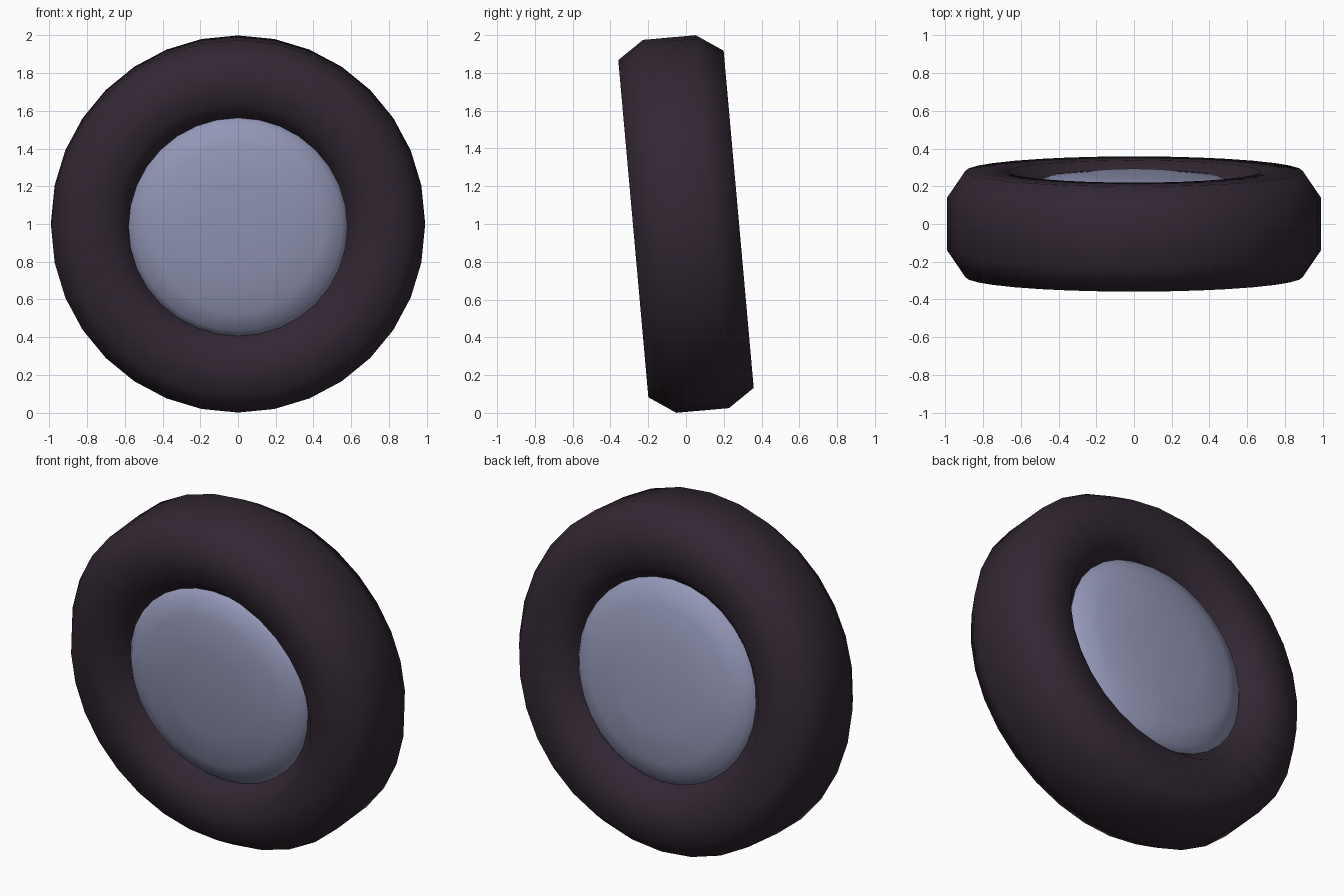
import bpy, bmesh, math

if "Cube" in bpy.data.objects:
    bpy.data.objects.remove(bpy.data.objects["Cube"])

TILT = math.radians(5.1)   # the wheel leans, top towards the front
SEGMENTS = 32


def material(name, colour):
    m = bpy.data.materials.new(name)
    m.diffuse_color = (*colour, 1)
    m.use_nodes = True
    m.node_tree.nodes["Principled BSDF"].inputs["Base Color"].default_value = m.diffuse_color
    return m


def lathe(name, profile, mat, closed):
    """Revolve (radius, y) points round the y axis; open profiles end on the axis."""
    bm = bmesh.new()
    rings = []
    for r, y in profile:
        if r == 0:
            rings.append([bm.verts.new((0, y, 0))] * SEGMENTS)
        else:
            rings.append([bm.verts.new((r * math.sin(2 * math.pi * i / SEGMENTS), y,
                                        r * math.cos(2 * math.pi * i / SEGMENTS)))
                          for i in range(SEGMENTS)])
    pairs = list(zip(rings, rings[1:]))
    if closed:
        pairs.append((rings[-1], rings[0]))
    for a, b in pairs:
        for i in range(SEGMENTS):
            j = (i + 1) % SEGMENTS
            corners = list(dict.fromkeys((a[i], a[j], b[j], b[i])))
            bm.faces.new(corners).smooth = True
    bmesh.ops.recalc_face_normals(bm, faces=bm.faces)
    mesh = bpy.data.meshes.new(name)
    bm.to_mesh(mesh)
    bm.free()
    mesh.materials.append(mat)
    obj = bpy.data.objects.new(name, mesh)
    bpy.context.collection.objects.link(obj)
    obj.location.z = 1.0
    obj.rotation_euler.x = TILT
    return obj


def mirrored(half):
    return half + [(r, -y) for r, y in reversed(half)]


rubber = material("dark rubber", (0.032, 0.020, 0.033))
metal = material("blue grey metal", (0.29, 0.31, 0.47))

# Tyre: octagonal cross-section, smooth shaded
lathe("tyre", mirrored([(0.55, 0.14), (0.67, 0.28), (0.896, 0.28), (0.991, 0.14)]),
      rubber, True)

# Hub cap: shallow dome on both sides, its edge buried in the tyre
lathe("hub_cap", mirrored([(0, 0.28), (0.25, 0.272), (0.45, 0.25), (0.55, 0.21),
                           (0.585, 0.17), (0.60, 0.10)]),
      metal, False)
